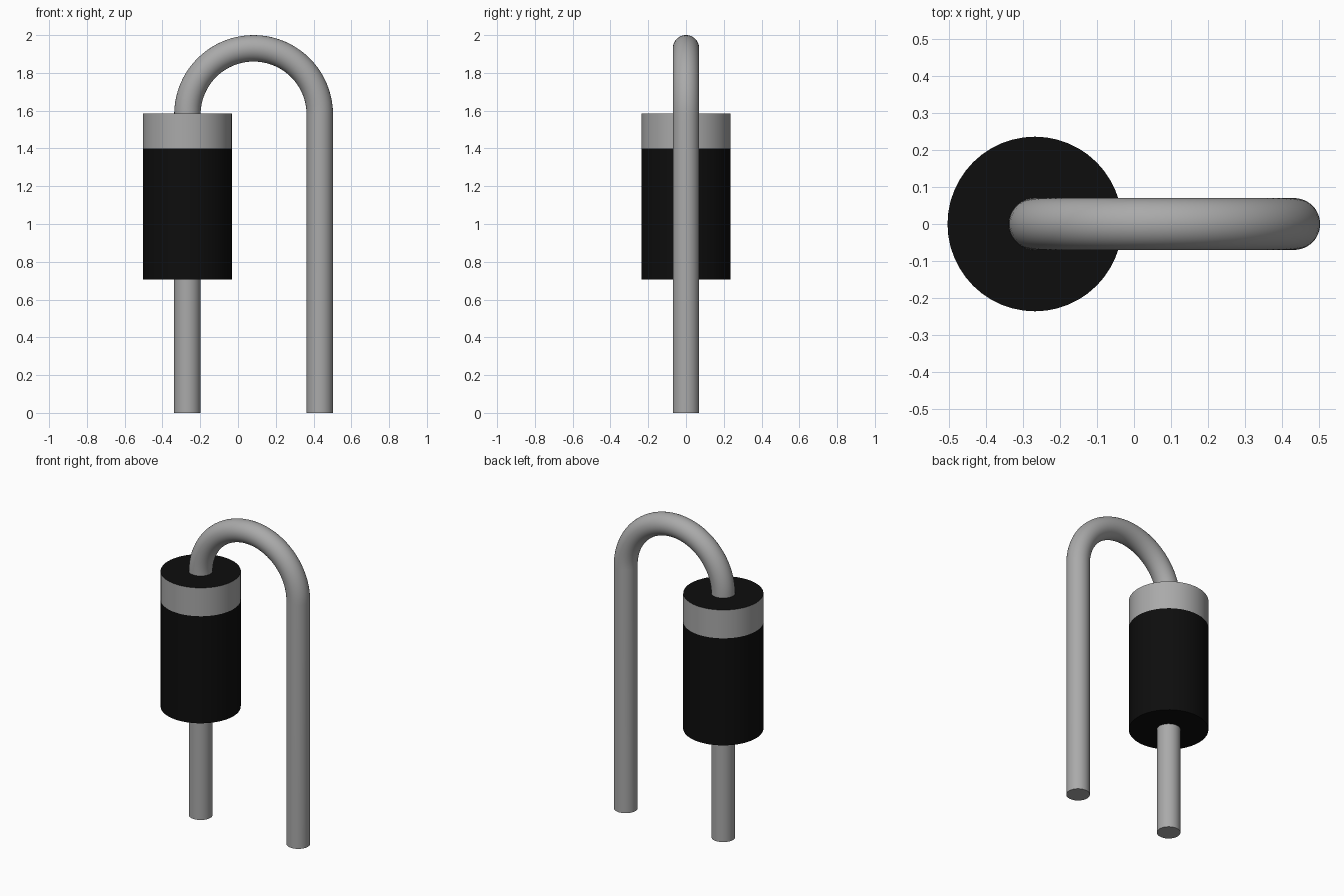
import bpy
import bmesh
from math import cos, sin, pi, radians
from mathutils import Vector

cube = bpy.data.objects.get("Cube")
if cube:
    bpy.data.objects.remove(cube, do_unlink=True)

BODY_X, LEG_X = -0.268, 0.433
BODY_R, WIRE_R = 0.236, 0.07
BODY_BOTTOM, BAND_BOTTOM, BODY_TOP = 0.705, 1.40, 1.584
SIDES = 48


def material(name, color):
    mat = bpy.data.materials.new(name)
    mat.use_nodes = True
    mat.diffuse_color = color
    mat.node_tree.nodes["Principled BSDF"].inputs["Base Color"].default_value = color
    return mat


black = material("black plastic", (0.004, 0.004, 0.004, 1))
band_grey = material("band grey", (0.40, 0.40, 0.40, 1))
metal = material("wire grey", (0.40, 0.40, 0.40, 1))


def sweep(name, path, radius, materials):
    """Round tube along (point, tangent) pairs in the xz plane, capped at both ends."""
    bm = bmesh.new()
    rings = []
    for point, tangent in path:
        across = Vector((tangent.z, 0, -tangent.x))
        rings.append([bm.verts.new(point + radius * (across * cos(a) + Vector((0, 1, 0)) * sin(a)))
                      for a in (2 * pi * i / SIDES for i in range(SIDES))])
    for low, high in zip(rings, rings[1:]):
        for i in range(SIDES):
            j = (i + 1) % SIDES
            bm.faces.new((low[i], low[j], high[j], high[i]))
    bm.faces.new(rings[0])
    bm.faces.new(rings[-1])
    bmesh.ops.recalc_face_normals(bm, faces=bm.faces)
    mesh = bpy.data.meshes.new(name)
    bm.to_mesh(mesh)
    bm.free()
    for mat in materials:
        mesh.materials.append(mat)
    obj = bpy.data.objects.new(name, mesh)
    bpy.context.collection.objects.link(obj)
    bpy.ops.object.select_all(action="DESELECT")
    obj.select_set(True)
    bpy.context.view_layer.objects.active = obj
    bpy.ops.object.shade_smooth_by_angle(angle=radians(40))
    return obj


# Cylindrical body, with the upper side faces coloured as the band
up = Vector((0, 0, 1))
body = sweep("body", [(Vector((BODY_X, 0, z)), up) for z in (BODY_BOTTOM, BAND_BOTTOM, BODY_TOP)],
             BODY_R, [black, band_grey])
for face in body.data.polygons:
    if face.center.z > BAND_BOTTOM and abs(face.normal.z) < 0.5:
        face.material_index = 1

# Short straight lead below the body
sweep("lower_lead", [(Vector((BODY_X, 0, z)), up) for z in (0, BODY_BOTTOM)], WIRE_R, [metal])

# Long lead: out of the top, over a half circle and down to the ground
bend_r = (LEG_X - BODY_X) / 2
bend_center = Vector(((LEG_X + BODY_X) / 2, 0, 2 - WIRE_R - bend_r))
path = [(Vector((BODY_X, 0, BODY_TOP - 0.05)), up)]
for step in range(41):
    a = pi * (1 - step / 40)
    path.append((bend_center + bend_r * Vector((cos(a), 0, sin(a))), Vector((sin(a), 0, -cos(a)))))
path.append((Vector((LEG_X, 0, 0)), -up))
sweep("bent_lead", path, WIRE_R, [metal])
